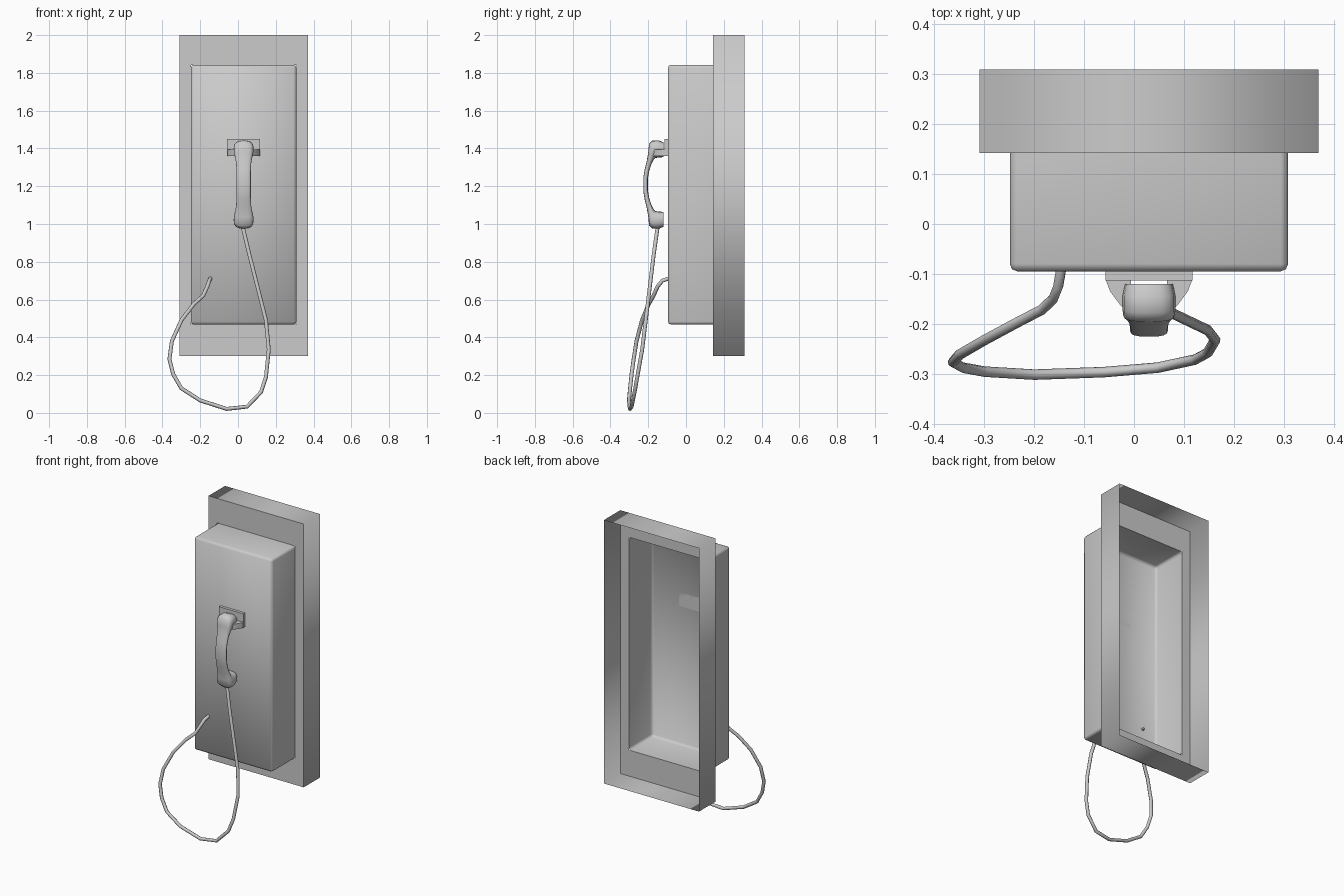
import bpy, bmesh, math
from mathutils import Vector

if "Cube" in bpy.data.objects:
    bpy.data.objects.remove(bpy.data.objects["Cube"])

CX = 0.03  # shared centre line of the box, cradle and handset


def finish(name, bm, angle=None):
    me = bpy.data.meshes.new(name)
    bm.to_mesh(me)
    bm.free()
    ob = bpy.data.objects.new(name, me)
    bpy.context.collection.objects.link(ob)
    if angle:
        bpy.ops.object.select_all(action='DESELECT')
        bpy.context.view_layer.objects.active = ob
        ob.select_set(True)
        bpy.ops.object.shade_smooth_by_angle(angle=math.radians(angle))
    return ob


def rect(bm, hw, y, z0, z1):
    return [bm.verts.new((CX + x, y, z)) for x, z in
            ((-hw, z0), (hw, z0), (hw, z1), (-hw, z1))]


def bridge(bm, a, b):
    n = len(a)
    return [bm.faces.new((a[i], a[(i + 1) % n], b[(i + 1) % n], b[i])) for i in range(n)]


# Backing frame: open-backed shell whose front plate has a window
bm = bmesh.new()
back = rect(bm, 0.34, 0.31, 0.30, 2.0)
front = rect(bm, 0.34, 0.142, 0.30, 2.0)
window = rect(bm, 0.279, 0.142, 0.468, 1.842)
sides = bridge(bm, front, back)
bridge(bm, window, front)
bm.normal_update()
for f in bm.faces:
    f.smooth = True
for e in bm.edges:
    if e.verts[0] in front and e.verts[1] in front:
        e.smooth = False
finish("backing_frame", bm)

# Phone box: open-backed shell with softened front edges
bm = bmesh.new()
back = rect(bm, 0.279, 0.142, 0.468, 1.842)
front = rect(bm, 0.279, -0.095, 0.468, 1.842)
bridge(bm, front, back)
bm.faces.new(front)
bmesh.ops.bevel(bm, geom=[e for e in bm.edges if not e.is_boundary],
                offset=0.015, segments=2, profile=0.5, affect='EDGES')
for f in bm.faces:
    f.smooth = True
finish("phone_box", bm)


# Cradle: a thin wall plate and two tapered prongs
def prism(bm, pts, z0, z1):
    lo = [bm.verts.new((x, y, z0)) for x, y in pts]
    hi = [bm.verts.new((x, y, z1)) for x, y in pts]
    bridge(bm, lo, hi)
    bm.faces.new(lo[::-1])
    bm.faces.new(hi)


bm = bmesh.new()
prism(bm, [(CX - .087, -.095), (CX - .087, -.113), (CX + .087, -.113), (CX + .087, -.095)],
      1.36, 1.45)
for s in (-1, 1):
    prism(bm, [(CX + s * x, y) for x, y in
               ((.087, -.111), (.078, -.135), (.058, -.162), (.046, -.175),
                (.036, -.175), (.036, -.111))], 1.36, 1.395)
bmesh.ops.recalc_face_normals(bm, faces=bm.faces)
finish("cradle", bm, 35)

# Handset: lofted sections given as inner (y, z), outer (y, z), half width
half = [
    ((-.120, 1.064), (-.120, .985), .048),
    ((-.145, 1.066), (-.145, .975), .053),
    ((-.160, 1.068), (-.178, .976), .053),
    ((-.169, 1.074), (-.196, .992), .052),
    ((-.177, 1.088), (-.199, 1.035), .046),
    ((-.186, 1.108), (-.208, 1.085), .040),
    ((-.196, 1.143), (-.219, 1.130), .038),
    ((-.202, 1.178), (-.226, 1.172), .038),
]
MID = 1.209
sections = half + [((i[0], 2 * MID - i[1]), (o[0], 2 * MID - o[1]), w)
                   for i, o, w in reversed(half)]
N = 16
bm = bmesh.new()
rings = []
for (iy, iz), (oy, oz), w in sections:
    ring = []
    for k in range(N):
        a = 2 * math.pi * k / N
        c, s = math.cos(a), math.sin(a)
        u = math.copysign(abs(c) ** 0.75, c)
        v = math.copysign(abs(s) ** 0.75, s)
        t = 0.5 + 0.5 * v
        ring.append(bm.verts.new((CX + w * u, iy + (oy - iy) * t, iz + (oz - iz) * t)))
    rings.append(ring)
for a, b in zip(rings, rings[1:]):
    bridge(bm, a, b)
bm.faces.new(rings[0])
bm.faces.new(rings[-1])
bmesh.ops.recalc_face_normals(bm, faces=bm.faces)
finish("handset", bm, 45)

# Cord: slack loop from the handset down and back up to the box
path = [(.025, -.150, .985), (.062, -.172, .83), (.10, -.190, .68), (.148, -.213, .49),
        (.163, -.232, .335), (.148, -.258, .19), (.122, -.272, .11), (.048, -.288, .033),
        (-.06, -.297, .021), (-.20, -.302, .066), (-.30, -.296, .13), (-.343, -.288, .205),
        (-.363, -.277, .285), (-.35, -.262, .38), (-.30, -.233, .49), (-.235, -.198, .575),
        (-.185, -.172, .62), (-.162, -.150, .67), (-.152, -.125, .70), (-.146, -.09, .712)]
cu = bpy.data.curves.new("cord", 'CURVE')
cu.dimensions = '3D'
cu.bevel_depth = 0.0105
cu.bevel_resolution = 2
sp = cu.splines.new('POLY')
sp.points.add(len(path) - 1)
for p, co in zip(sp.points, path):
    p.co = (*co, 1)
sp.use_smooth = True
bpy.context.collection.objects.link(bpy.data.objects.new("cord", cu))
